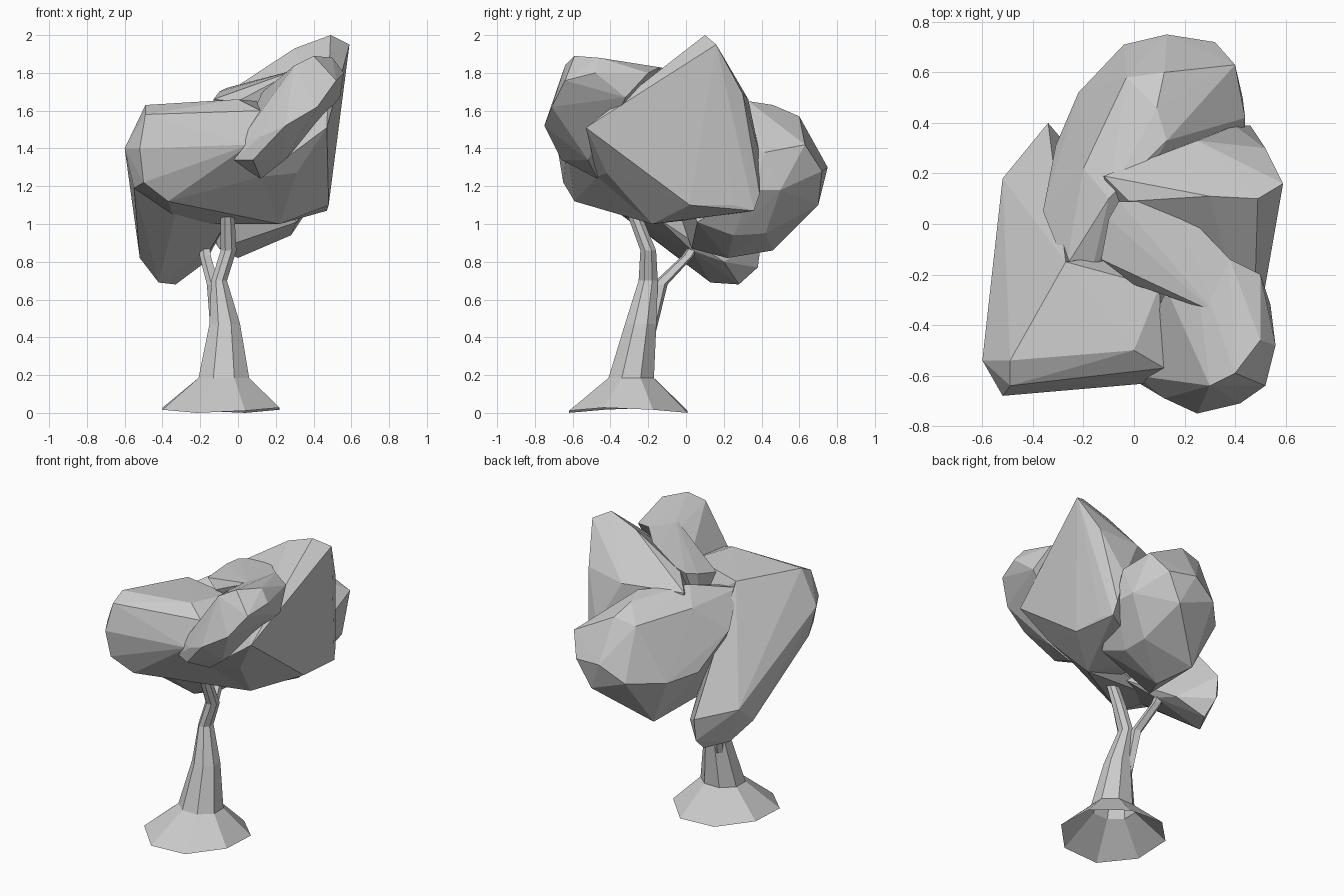
import bpy, bmesh
from math import cos, sin, pi


def finish(bm, name):
    bmesh.ops.recalc_face_normals(bm, faces=bm.faces)
    mesh = bpy.data.meshes.new(name)
    bm.to_mesh(mesh)
    bm.free()
    obj = bpy.data.objects.new(name, mesh)
    bpy.context.collection.objects.link(obj)
    return obj


def loft(name, rings, sides, wobble=0.0):
    """Open faceted tube through rings of (x, y, z, radius x, radius y)."""
    bm = bmesh.new()
    loops = []
    for n, (x, y, z, rx, ry) in enumerate(rings):
        loop = []
        for i in range(sides):
            a = 2 * pi * (i + 0.5) / sides
            dz = wobble * cos(2 * a + 0.6) if n == 0 else 0
            loop.append(bm.verts.new((x + rx * cos(a), y + ry * sin(a), z + dz)))
        loops.append(loop)
    for lo, hi in zip(loops, loops[1:]):
        for i in range(sides):
            j = (i + 1) % sides
            bm.faces.new((lo[i], lo[j], hi[j], hi[i]))
    return finish(bm, name)


def clump(name, points):
    """Faceted leaf mass: the convex hull of a few corner points."""
    bm = bmesh.new()
    for p in points:
        bm.verts.new(p)
    bmesh.ops.convex_hull(bm, input=bm.verts)
    loose = [v for v in bm.verts if not v.link_faces]
    bmesh.ops.delete(bm, geom=loose, context='VERTS')
    return finish(bm, name)


# Hollow flared root and trunk, bending into the main branch
loft("trunk", [(-.09, -.305, .014, .335, .34), (-.075, -.29, .185, .145, .13),
               (-.07, -.24, .47, .088, .09), (-.10, -.20, .70, .045, .055),
               (-.05, -.20, .86, .045, .045), (-.055, -.27, 1.04, .04, .04),
               (-.06, -.29, 1.12, .038, .038)], 8, 0.014)

# Side branch towards the back
loft("side_branch", [(-.115, -.19, .42, .03, .03), (-.13, -.14, .68, .035, .045),
                     (-.17, .01, .83, .033, .033), (-.175, .04, .88, .03, .03)], 5)

# Front leaf mass, its underside running across to the right
clump("front_left_foliage", [
    (-.60, -.54, 1.40), (-.52, -.68, 1.40), (-.49, -.64, 1.58), (-.49, -.54, 1.63),
    (0, -.50, 1.66), (.12, -.57, 1.60), (.06, -.63, 1.42), (-.55, -.53, 1.19),
    (-.50, -.65, 1.22), (-.37, -.59, 1.12), (-.02, -.28, 1.03), (-.05, -.59, 1.35),
    (-.27, -.15, 1.63), (.10, -.25, 1.65), (.12, -.47, 1.25), (.30, -.40, 1.28),
    (.22, -.18, 1.00), (-.33, -.15, 1.00), (.40, -.05, 1.10)])

# Left leaf mass, running down to the low back
clump("left_back_foliage", [
    (-.60, -.54, 1.40), (-.49, -.54, 1.63), (-.55, -.53, 1.19), (-.27, -.15, 1.63),
    (-.52, .18, .95), (-.42, .13, .69), (-.33, .28, .68), (-.34, .38, .77),
    (-.34, .40, .92), (-.17, .20, .80), (-.52, .02, .82), (-.05, -.15, 1.03),
    (-.33, -.35, 1.06), (-.15, .03, .86)])

# Back leaf mass
clump("back_foliage", [
    (-.04, .71, 1.20), (.13, .75, 1.30), (.32, .72, 1.28), (.40, .63, 1.42),
    (.44, .42, 1.38), (.43, .50, 1.18), (.13, .33, 1.65), (.09, .46, 1.63),
    (.12, .60, 1.57), (-.03, .58, 1.54), (-.20, .22, 1.57), (-.22, .52, 1.18),
    (-.31, .31, 1.20), (-.36, .05, 1.40), (-.27, -.17, 1.58), (-.17, -.20, 1.56),
    (-.10, .10, 1.66), (0, .22, .82), (-.08, .46, .86), (.27, .42, .95),
    (.22, .70, 1.10), (-.10, .03, .87), (.44, .35, 1.18), (.31, .06, 1.01),
    (.28, .25, .94)])

# Right leaf mass with the tall peak and large flat side
clump("right_foliage", [
    (.49, .10, 2.00), (.59, .16, 1.95), (.52, .30, 1.69), (.40, .39, 1.37),
    (.25, .33, 1.66), (-.12, .19, 1.64), (-.02, .09, 1.72), (.17, .09, 1.80),
    (.30, .11, 1.93), (.56, .10, 1.86), (.47, -.53, 1.51), (.48, .02, 1.10),
    (.48, .25, 1.10), (.47, .36, 1.07), (.46, .39, 1.16), (.31, -.42, 1.27),
    (.12, -.47, 1.25), (0, -.28, 1.04), (.22, -.18, 1.00), (0, .10, 1.03)])

# Front lobe, hanging low at the front and leaning to the right
clump("front_foliage", [
    (.12, -.47, 1.24), (-.03, -.60, 1.34), (.08, -.66, 1.34), (.01, -.60, 1.44),
    (.12, -.69, 1.46), (.25, -.75, 1.52), (.42, -.71, 1.62), (.30, -.64, 1.84),
    (.40, -.59, 1.89), (.50, -.46, 1.88), (.52, -.64, 1.76), (.56, -.48, 1.80),
    (.54, -.32, 1.67), (.50, -.20, 1.80), (.38, -.14, 1.83), (.25, -.52, 1.34),
    (.16, -.41, 1.65), (.13, -.26, 1.70), (.24, -.14, 1.77)])

# Plateau joining the lobes over the top
clump("middle_foliage", [
    (-.06, .09, 1.72), (-.13, -.14, 1.66), (-.10, .02, 1.70), (.16, .09, 1.78),
    (.38, -.14, 1.83), (.25, -.14, 1.78), (.12, -.27, 1.69), (.32, -.35, 1.82),
    (0, -.24, 1.65), (-.10, 0, 1.45), (.20, -.20, 1.40)])
